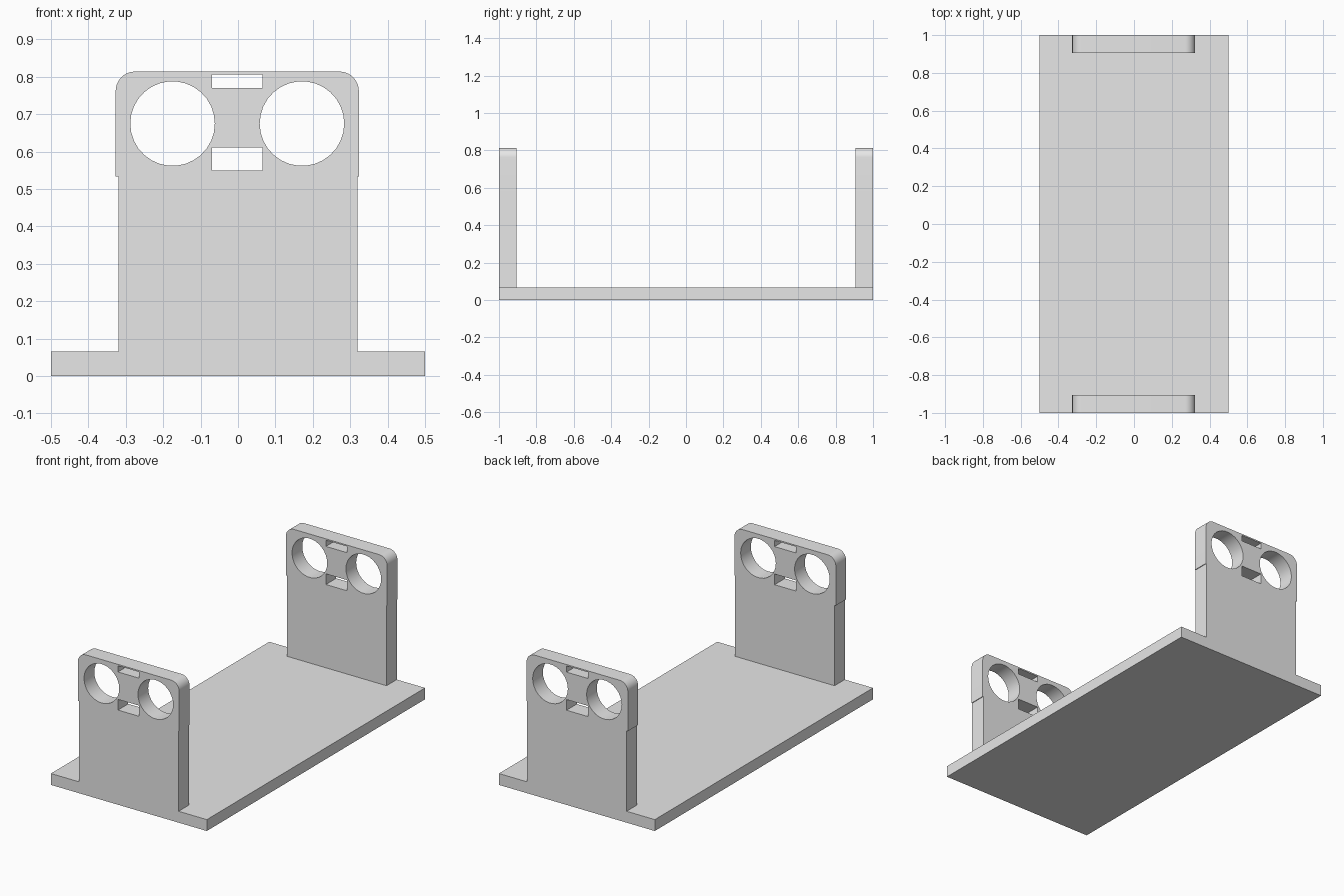
import bpy
import math

if "Cube" in bpy.data.objects:
    bpy.data.objects.remove(bpy.data.objects["Cube"], do_unlink=True)

grey = bpy.data.materials.new("light_grey")
grey.use_nodes = True
colour = (0.8, 0.8, 0.8, 1.0)
grey.diffuse_color = colour
grey.node_tree.nodes["Principled BSDF"].inputs["Base Color"].default_value = colour

BASE_TOP = 0.066
THICKNESS = 0.094
MID = -0.002  # centre line of the head and its openings


def arc(cx, cz, radius, start, end, steps):
    return [(cx + radius * math.cos(a), cz + radius * math.sin(a))
            for a in (math.radians(start + (end - start) * i / steps)
                      for i in range(steps + 1))]


def rectangle(x0, x1, z0, z1):
    return [(x0, z0), (x1, z0), (x1, z1), (x0, z1)]


def upright_outline():
    """Narrow post with a slightly wider, round-cornered head."""
    post, head, shoulder, top, r = 0.319, 0.325, 0.533, 0.814, 0.052
    right, left = MID + head, MID - head
    return ([(-post, BASE_TOP), (post, BASE_TOP), (post, shoulder), (right, shoulder)]
            + arc(right - r, top - r, r, 0, 90, 10)
            + arc(left + r, top - r, r, 90, 180, 10)
            + [(left, shoulder), (-post, shoulder)])


def plate(name, loops, y):
    """Filled profile with holes, extruded along y."""
    curve = bpy.data.curves.new(name, 'CURVE')
    curve.dimensions = '2D'
    curve.fill_mode = 'BOTH'
    curve.extrude = THICKNESS / 2
    for loop in loops:
        spline = curve.splines.new('POLY')
        spline.points.add(len(loop) - 1)
        for point, (x, z) in zip(spline.points, loop):
            point.co = (x, z, 0, 1)
        spline.use_cyclic_u = True
    obj = bpy.data.objects.new(name, curve)
    bpy.context.collection.objects.link(obj)
    obj.location.y = y
    obj.rotation_euler.x = math.radians(90)
    bpy.ops.object.select_all(action='DESELECT')
    obj.select_set(True)
    bpy.context.view_layer.objects.active = obj
    bpy.ops.object.convert(target='MESH')
    obj = bpy.context.object
    # Weld caps to walls and face everything outward
    bpy.ops.object.mode_set(mode='EDIT')
    bpy.ops.mesh.select_all(action='SELECT')
    bpy.ops.mesh.remove_doubles(threshold=0.0001)
    bpy.ops.mesh.normals_make_consistent(inside=False)
    bpy.ops.object.mode_set(mode='OBJECT')
    bpy.ops.object.shade_smooth_by_angle(angle=math.radians(30))
    obj.data.materials.clear()
    obj.data.materials.append(grey)


# Base board
bpy.ops.mesh.primitive_cube_add(size=1, location=(0, 0, BASE_TOP / 2))
base = bpy.context.object
base.name = "base_board"
base.scale = (1, 2, BASE_TOP)
bpy.ops.object.transform_apply(location=False, rotation=False, scale=True)
base.data.materials.append(grey)

# Uprights with two round holes and two slots
holes = [arc(MID + side * 0.173, 0.675, 0.113, 0, 348, 29) for side in (-1, 1)]
slots = [rectangle(MID - 0.068, MID + 0.068, z0, z1)
         for z0, z1 in ((0.549, 0.611), (0.77, 0.806))]
for name, side in (("front_upright", -1), ("back_upright", 1)):
    plate(name, [upright_outline()] + holes + slots, side * (1 - THICKNESS / 2))
